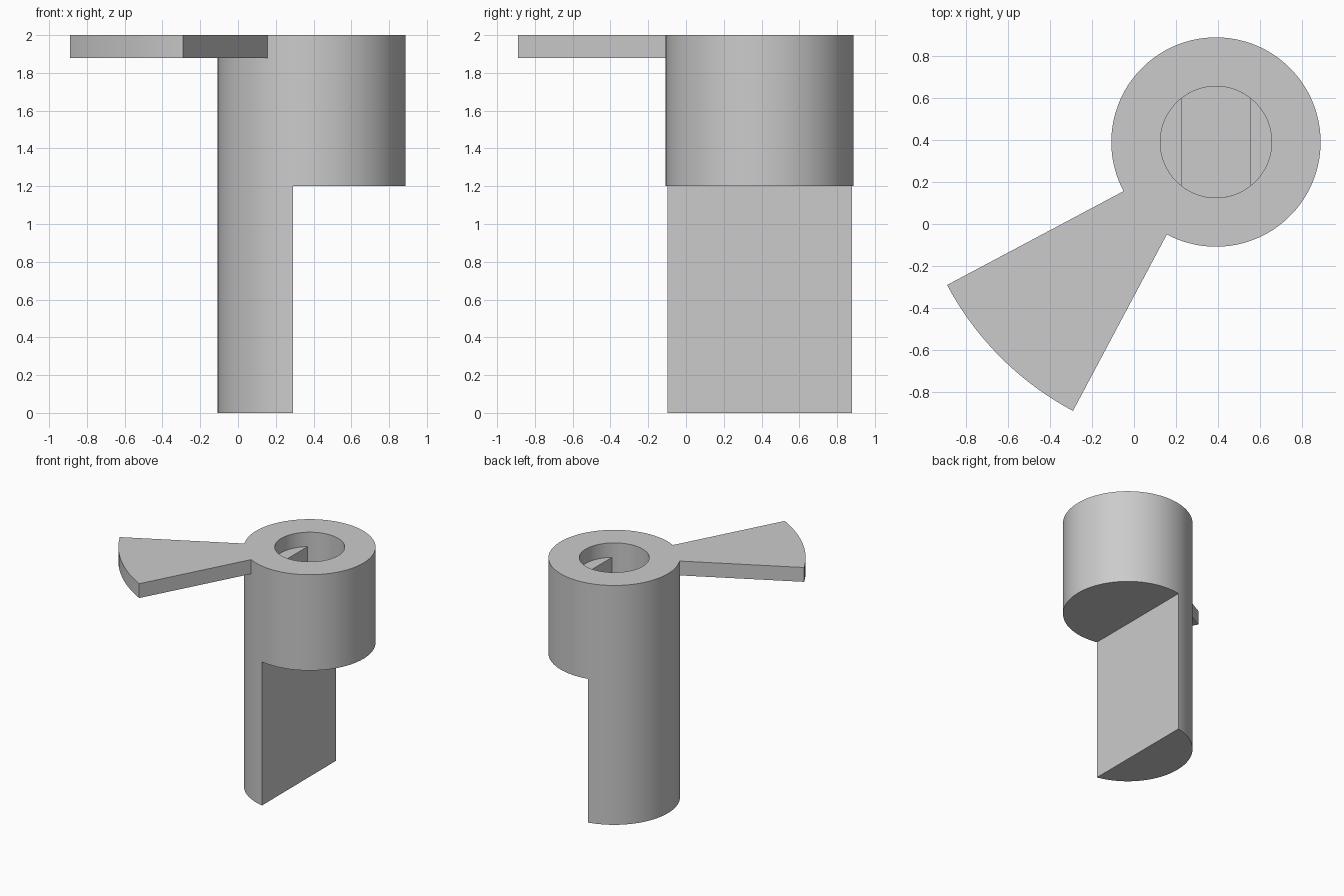
import bpy
import bmesh
from math import cos, sin, radians, sqrt, degrees, asin

cube = bpy.data.objects.get("Cube")
if cube:
    bpy.data.objects.remove(cube, do_unlink=True)

CX = CY = 0.39            # axis of the round body
R_BODY, R_BORE, R_FAN = 0.498, 0.265, 1.449
TOP, LEDGE, FLOOR, HEAD_BASE = 2.0, 1.88, 1.4, 1.2
SLOT_HALF = 0.165         # half width of the keyed slot

grey = bpy.data.materials.new("plain grey")
grey.use_nodes = True
colour = (0.6, 0.6, 0.6, 1)
grey.diffuse_color = colour
grey.node_tree.nodes["Principled BSDF"].inputs["Base Color"].default_value = colour


def arc(radius, start, end, steps):
    """Points on an arc about the body axis, angles in degrees."""
    angles = [radians(start + (end - start) * i / steps) for i in range(steps + 1)]
    return [(CX + radius * cos(a), CY + radius * sin(a)) for a in angles]


def prism(name, outline, z0, z1):
    """Extrude a flat outline from z0 up to z1."""
    bm = bmesh.new()
    face = bm.faces.new([bm.verts.new((x, y, z0)) for x, y in outline])
    grown = bmesh.ops.extrude_face_region(bm, geom=[face])
    verts = [g for g in grown["geom"] if isinstance(g, bmesh.types.BMVert)]
    bmesh.ops.translate(bm, verts=verts, vec=(0, 0, z1 - z0))
    bmesh.ops.recalc_face_normals(bm, faces=bm.faces)
    mesh = bpy.data.meshes.new(name)
    bm.to_mesh(mesh)
    bm.free()
    mesh.materials.append(grey)
    obj = bpy.data.objects.new(name, mesh)
    bpy.context.collection.objects.link(obj)
    return obj


def activate(obj):
    bpy.ops.object.select_all(action="DESELECT")
    obj.select_set(True)
    bpy.context.view_layer.objects.active = obj


def cut(obj, cutter):
    """Subtract a cutter, then remove it."""
    cutter.hide_render = True
    mod = obj.modifiers.new("cut", "BOOLEAN")
    mod.operation, mod.solver, mod.object = "DIFFERENCE", "EXACT", cutter
    activate(obj)
    bpy.ops.object.modifier_apply(modifier=mod.name)
    bpy.data.objects.remove(cutter, do_unlink=True)


# Round body, cut away below the head to leave a segment-shaped stem
body = prism("body", arc(R_BODY, 0, 358, 179), 0, TOP)
cut(body, prism("stem_cutter", [(0.29, -1), (2, -1), (2, 2), (0.29, 2)], -1, HEAD_BASE))

# Shallow round bore with a deeper two-flat slot below it
cut(body, prism("bore_cutter", arc(R_BORE, 0, 356, 89), LEDGE, TOP + 0.2))
flat = degrees(asin(sqrt(R_BORE ** 2 - SLOT_HALF ** 2) / R_BORE))
slot = arc(R_BORE, flat, 180 - flat, 20) + arc(R_BORE, 180 + flat, 360 - flat, 20)
cut(body, prism("slot_cutter", slot, FLOOR, LEDGE + 0.05))

# Fan-shaped lever, flush with the top
lever = prism("lever", arc(R_FAN, 208, 242, 17) + arc(R_BODY, 242, 208, 17), LEDGE, TOP)

for part in (body, lever):
    activate(part)
    bpy.ops.object.shade_smooth_by_angle(angle=radians(30))
